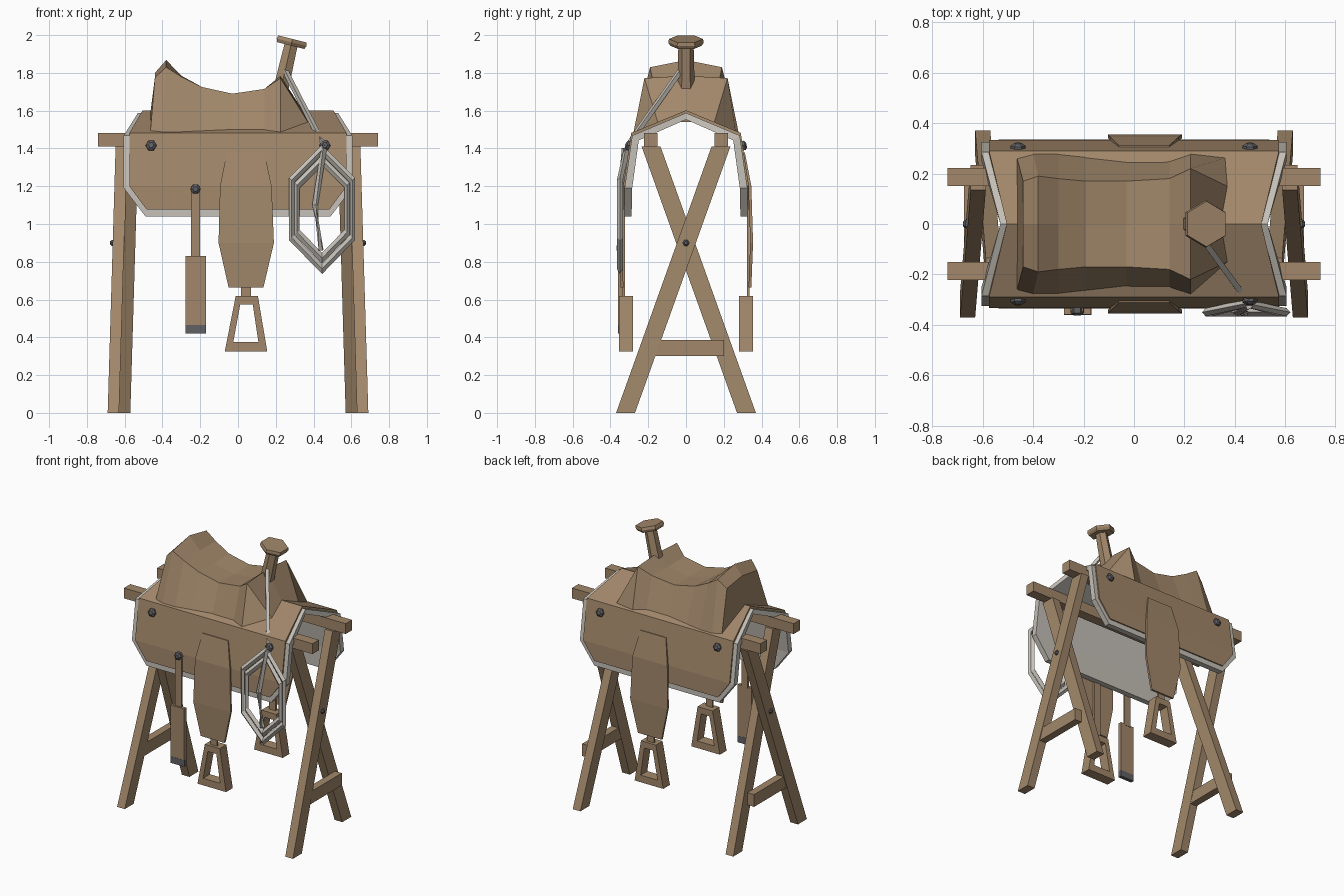
import bpy
import bmesh
from math import cos, sin, pi
from mathutils import Vector

if "Cube" in bpy.data.objects:
    bpy.data.objects.remove(bpy.data.objects["Cube"], do_unlink=True)


def material(name, rgb):
    m = bpy.data.materials.new(name)
    m.use_nodes = True
    m.diffuse_color = (*rgb, 1)
    m.node_tree.nodes["Principled BSDF"].inputs["Base Color"].default_value = (*rgb, 1)
    return m


BROWN = material("tan_brown", (0.36, 0.245, 0.145))
PALE = material("pale_wool", (0.56, 0.53, 0.48))
METAL = material("dark_metal", (0.12, 0.12, 0.13))


def loft(name, rings, mat, loop=False):
    """Skin closed rings of points; loop joins the last ring to the first."""
    bm = bmesh.new()
    vs = [[bm.verts.new(p) for p in r] for r in rings]
    n = len(vs[0])
    pairs = list(zip(vs, vs[1:])) + ([(vs[-1], vs[0])] if loop else [])
    for a, b in pairs:
        for i in range(n):
            j = (i + 1) % n
            bm.faces.new((a[i], a[j], b[j], b[i]))
    if not loop:
        bm.faces.new(vs[0])
        bm.faces.new(vs[-1])
    bmesh.ops.recalc_face_normals(bm, faces=bm.faces)
    me = bpy.data.meshes.new(name)
    bm.to_mesh(me)
    bm.free()
    me.materials.append(mat)
    ob = bpy.data.objects.new(name, me)
    bpy.context.collection.objects.link(ob)
    return ob


def ring(centre, axis, r, n=6, start=0.0):
    q = Vector(axis).to_track_quat('Z', 'Y')
    return [Vector(centre) + q @ Vector((r * cos(start + 2 * pi * i / n),
                                         r * sin(start + 2 * pi * i / n), 0)) for i in range(n)]


def rod(name, pts, r, mat, n=4):
    """Straight-sided rod or rope through points."""
    pts = [Vector(p) for p in pts]
    rings = []
    for i, p in enumerate(pts):
        d = pts[min(i + 1, len(pts) - 1)] - pts[max(i - 1, 0)]
        rings.append(ring(p, d, r, n, pi / n))
    return loft(name, rings, mat)


def box(name, x0, x1, y0, y1, z0, z1, mat):
    return loft(name, [[(x0, y0, z), (x1, y0, z), (x1, y1, z), (x0, y1, z)] for z in (z0, z1)], mat)


def stud(name, p, axis, r):
    p, a = Vector(p), Vector(axis).normalized()
    loft(name, [ring(p - a * 0.015, a, r), ring(p + a * 0.008, a, r),
                ring(p + a * 0.018, a, r * 0.5)], METAL)


def drape(name, half, mat):
    """Folded sheet from rows of (y, z, half length, inward dy, inward dz)."""
    rows = [(-y, z, x, -dy, dz) for y, z, x, dy, dz in half[:0:-1]] + half
    loft(name, [[(-x, y, z), (x, y, z), (x, y - dy, z - dz), (-x, y - dy, z - dz)]
                for y, z, x, dy, dz in rows], mat)


# Stand: rails, crossed legs, braces and pivot bolts
for s, side in ((-1, "right"), (1, "left")):
    box("rail_" + side, -0.74, 0.74, s * 0.15, s * 0.222, 1.41, 1.483, BROWN)
    for lean, xa, label in ((1, 0.63, "outer"), (-1, 0.57, "inner")):
        rings = []
        for z, yc, dx in ((0, -0.32, 0), (1.41, 0.185, -0.042)):
            y = yc * lean
            x0, x1 = s * (xa + dx), s * (xa + 0.06 + dx)
            rings.append([(x0, y - 0.05, z), (x1, y - 0.05, z), (x1, y + 0.05, z), (x0, y + 0.05, z)])
        loft(f"leg_{label}_{side}", rings, BROWN)
    box("brace_" + side, s * 0.622, s * 0.675, -0.2, 0.2, 0.3, 0.387, BROWN)
    stud("pivot_bolt_" + side, (s * 0.66, 0, 0.9), (s, 0, 0), 0.018)

# Blanket and leather skirt
drape("blanket", [(0, 1.588, 0.53, 0, 0.035), (0.285, 1.468, 0.605, 0.035, 0.025),
                  (0.325, 1.19, 0.605, 0.04, 0.0), (0.328, 1.04, 0.49, 0.04, 0.0)], PALE)
drape("leather_skirt", [(0, 1.602, 0.505, 0, 0.02), (0.29, 1.482, 0.575, 0.015, 0.015),
                        (0.333, 1.2, 0.575, 0.015, 0), (0.336, 1.078, 0.485, 0.015, 0)], BROWN)

# Seat: stations of (top x, centre z, edge z, edge y, base x, base y)
stations = [(-0.44, 1.80, 1.775, 0.17, -0.465, 0.265), (-0.38, 1.868, 1.83, 0.19, -0.40, 0.28),
            (-0.30, 1.785, 1.78, 0.18, -0.30, 0.28), (-0.19, 1.72, 1.725, 0.17, -0.19, 0.27),
            (-0.03, 1.685, 1.69, 0.17, -0.03, 0.255), (0.14, 1.71, 1.715, 0.18, 0.14, 0.255),
            (0.225, 1.785, 1.772, 0.22, 0.225, 0.28), (0.37, 1.56, 1.54, 0.15, 0.37, 0.265)]
loft("seat", [[(bx, -by, 1.475), (tx, -ey, ez), (tx, 0, cz), (tx, ey, ez), (bx, by, 1.475),
               (bx, 0, 1.58)] for tx, cz, ez, ey, bx, by in stations], BROWN)

# Horn
axis = Vector((0.24, 0, 0.97))
top = Vector((0.284, 0, 1.962))
loft("horn_neck", [ring((0.228, 0, 1.72), axis, 0.046), ring(top, axis, 0.04)], BROWN)
loft("horn_cap", [ring(top - axis * 0.018, axis, 0.085), ring(top, axis, 0.094),
                  ring(top + axis * 0.018, axis, 0.09)], BROWN)

# Fenders, stirrup straps and stirrups
half_fender = [(1.378, 0.312, -0.06, 0.14), (1.2, 0.346, -0.095, 0.178),
               (0.9, 0.355, -0.103, 0.19), (0.665, 0.346, -0.05, 0.135)]
outer = [(-0.012, 0.62), (0.105, 0.62), (0.155, 0.325), (-0.07, 0.325)]
inner = [(0.012, 0.575), (0.078, 0.575), (0.108, 0.375), (-0.025, 0.375)]
for s, side in ((-1, "right"), (1, "left")):
    loft("fender_" + side, [[(a, s * y, z), (b, s * y, z), (b, s * (y - 0.015), z), (a, s * (y - 0.015), z)]
                            for z, y, a, b in half_fender], BROWN)
    box("stirrup_strap_" + side, 0.017, 0.07, s * 0.322, s * 0.335, 0.6, 1.2, BROWN)
    loft("stirrup_" + side, [[(x, s * y, z) for x, z in prof] for prof, y in
                             ((outer, 0.355), (outer, 0.28), (inner, 0.28), (inner, 0.355))],
         BROWN, loop=True)
    for x in (-0.46, 0.46):
        stud("skirt_stud", (x, s * 0.303, 1.415), (0, s, 0.2), 0.029)

# Hanging cinch strap with weighted end
box("cinch_strap", -0.25, -0.2, -0.348, -0.334, 0.82, 1.2, BROWN)
box("cinch_end", -0.277, -0.17, -0.36, -0.336, 0.465, 0.83, BROWN)
box("cinch_tip", -0.278, -0.169, -0.361, -0.335, 0.42, 0.466, METAL)
stud("cinch_stud", (-0.225, -0.345, 1.185), (0, -1, 0), 0.027)

# Coiled rope: two nested loops, a strand to the horn and a loose tail
coil = [(0, 0.34, 0.035), (-0.175, 0.165, 0), (-0.175, -0.165, 0),
        (0, -0.345, 0), (0.175, -0.165, 0), (0.175, 0.165, 0)]
for k, name in ((1.0, "rope_loop_outer"), (0.835, "rope_loop_inner")):
    rings = []
    for shrink, depth in ((0, 0), (0.08, -0.016), (0.16, 0), (0.08, 0.016)):
        f = k - shrink
        rings.append([(0.445 + x * f, -0.35 + dy + depth, 1.08 + z * f) for x, z, dy in coil])
    loft(name, rings, PALE, loop=True)
rod("rope_strand", [(0.25, -0.03, 1.81), (0.41, -0.25, 1.5), (0.46, -0.31, 1.41)], 0.016, PALE)
rod("rope_tail", [(0.455, -0.325, 1.4), (0.408, -0.35, 1.1), (0.44, -0.355, 0.86)], 0.016, PALE)
